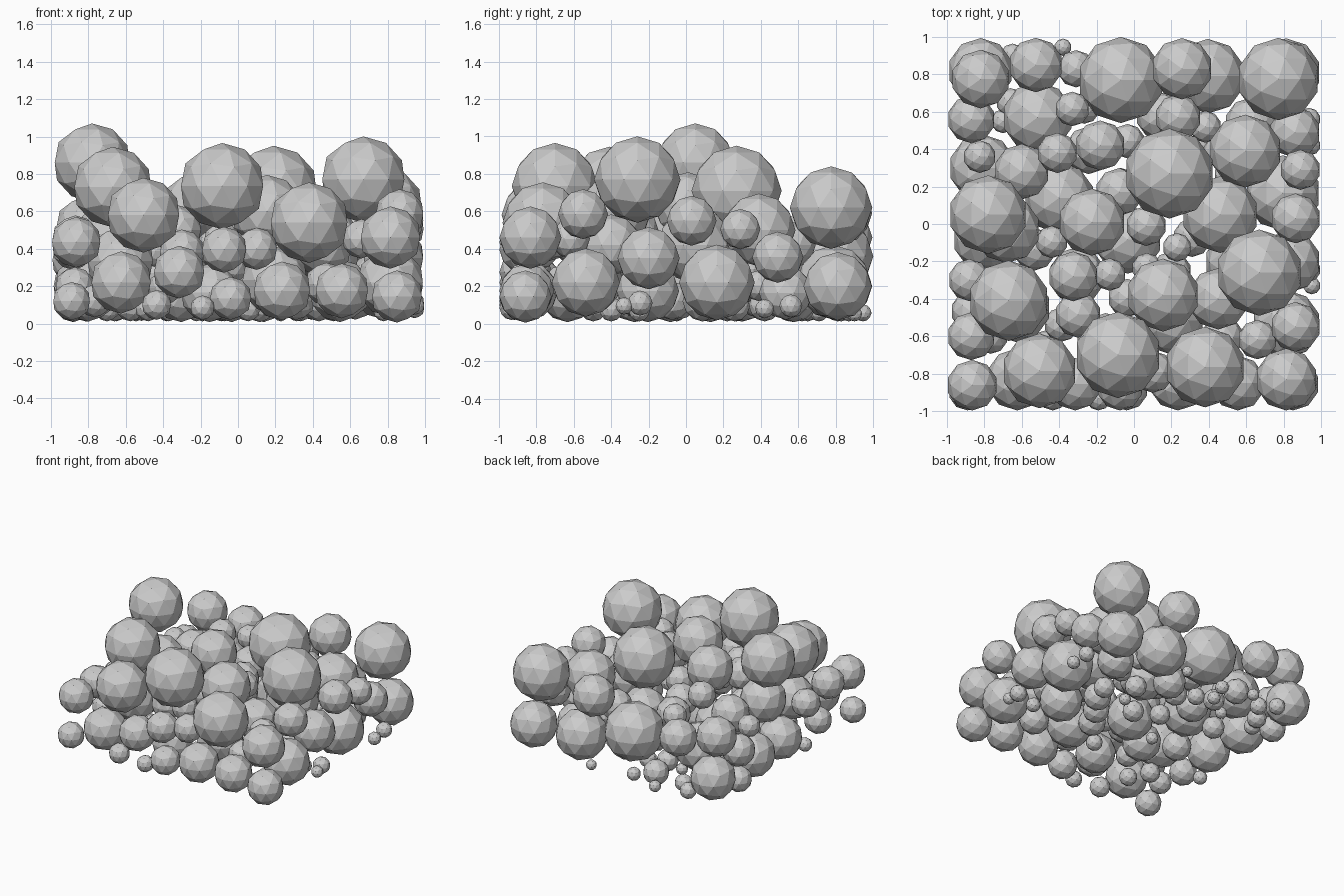
import bpy, bmesh, random
from mathutils import Vector

random.seed(4)
WALL = 0.997
FLOOR = 0.012
GROW = 1.025   # balls nearly touch

# one faceted ball mesh shared by the whole pile
mesh = bpy.data.meshes.new("faceted_ball")
bm = bmesh.new()
bmesh.ops.create_icosphere(bm, subdivisions=2, radius=1.0)
bm.to_mesh(mesh)
bm.free()

balls = []


def add_ball(name, x, y, z, r):
    ob = bpy.data.objects.new(name, mesh)
    ob.location = (x, y, z)
    ob.scale = (r * GROW,) * 3
    bpy.context.collection.objects.link(ob)
    balls.append((Vector((x, y, z)), r))


# large balls on top of the pile: x, y, z, radius
top = [
    (-.085, -.70, .735, .225), (-.07, .77, .36, .225), (.772, .775, .62, .215),
    (.19, .27, .71, .235), (.67, -.26, .77, .225), (-.78, .05, .86, .205),
    (-.67, -.41, .73, .21), (-.505, -.785, .58, .195), (.38, -.765, .54, .21),
    (.155, -.38, .6, .19), (-.225, .01, .63, .175), (.595, .39, .5, .19),
    (.46, .05, .42, .2), (-.82, .775, .52, .153), (-.525, .85, .46, .142),
    (.257, .83, .59, .16), (.395, .79, .22, .195),
]
for b in top:
    add_ball("top_ball", *b)

# medium balls seen between the large ones
middle = [
    (-.515, .57, .28, .185), (-.41, .38, .6, .105), (-.33, .615, .5, .09),
    (-.6, .28, .46, .145), (-.825, .36, .45, .085), (-.87, .56, .34, .125),
    (.235, .57, .42, .12), (.065, -.01, .45, .105), (.23, -.125, .35, .075),
    (-.325, -.28, .5, .13), (-.13, -.27, .42, .085), (-.3, -.485, .38, .12),
    (-.4, .14, .27, .185), (-.18, .42, .4, .13), (.45, -.4, .42, .16),
    (-.82, .82, .2, .17), (-.88, -.3, .4, .11), (-.87, -.6, .45, .125),
    (-.68, -.03, .48, .175), (.1, -.79, .4, .11), (-.81, .3, .19, .175),
    (-.8, -.08, .18, .165),
]
for b in middle:
    add_ball("middle_ball", *b)

# balls lying against the front wall: x, z, radius
front = [
    (-.865, .435, .132), (-.89, .12, .1), (-.625, .22, .162), (-.435, .1, .078),
    (-.315, .275, .137), (-.19, .085, .064), (-.075, .395, .12),
    (-.04, .135, .112), (.235, .175, .153), (.555, .175, .143),
    (.815, .46, .162), (.85, .145, .136),
]
for x, z, r in front:
    add_ball("front_ball", x, -WALL + r * GROW, z, r)

# balls lying against the right wall: y, z, radius
right = [
    (.03, .55, .13), (.29, .505, .105), (-.55, .585, .13), (-.2, .35, .162),
    (-.535, .22, .178), (.165, .22, .197), (.81, .2, .178), (.49, .355, .133),
    (-.33, .095, .045), (-.245, .11, .065), (.42, .08, .05), (.56, .095, .06),
]
for y, z, r in right:
    add_ball("right_ball", WALL - r * GROW, y, z, r)

# small balls resting on the floor: x, y, radius
floor = [
    (.23, .90, .04), (-.09, .62, .066), (-.135, .87, .052), (-.19, .71, .05),
    (-.31, .83, .097), (-.38, .945, .045), (-.545, .81, .066),
    (-.65, .90, .063), (-.70, .55, .063), (-.66, .65, .075),
    (-.07, .22, .078), (-.22, -.05, .047), (.055, -.40, .063),
    (-.48, -.64, .068), (-.575, -.495, .076), (-.885, -.28, .054),
    (.335, .42, .083), (.315, .27, .045), (.51, .26, .08),
    (.78, -.25, .055), (-.37, .58, .045),
]
for x, y, r in floor:
    add_ball("floor_ball", x, y, FLOOR + r * GROW, r)


# hidden inside of the pile: the biggest balls that fit, then smaller ones
def gap(p):
    g = min(WALL - abs(p.x), WALL - abs(p.y), p.z - FLOOR)
    for c, r in balls:
        g = min(g, (p - c).length - r)
        if g < 0.06:
            break
    return g


stages = [(.18, 4000, .5), (.15, 4000, .5), (.125, 4000, .5),
          (.1, 4000, .48), (.08, 1500, .4)]
for size, tries, ceiling in stages:
    for _ in range(tries):
        p = Vector((random.uniform(-.92, .92), random.uniform(-.92, .92),
                    random.uniform(.08, ceiling)))
        g = gap(p) + .004
        if g >= size:
            add_ball("inner_ball", p.x, p.y, p.z, min(g, size * 1.15) / GROW)
